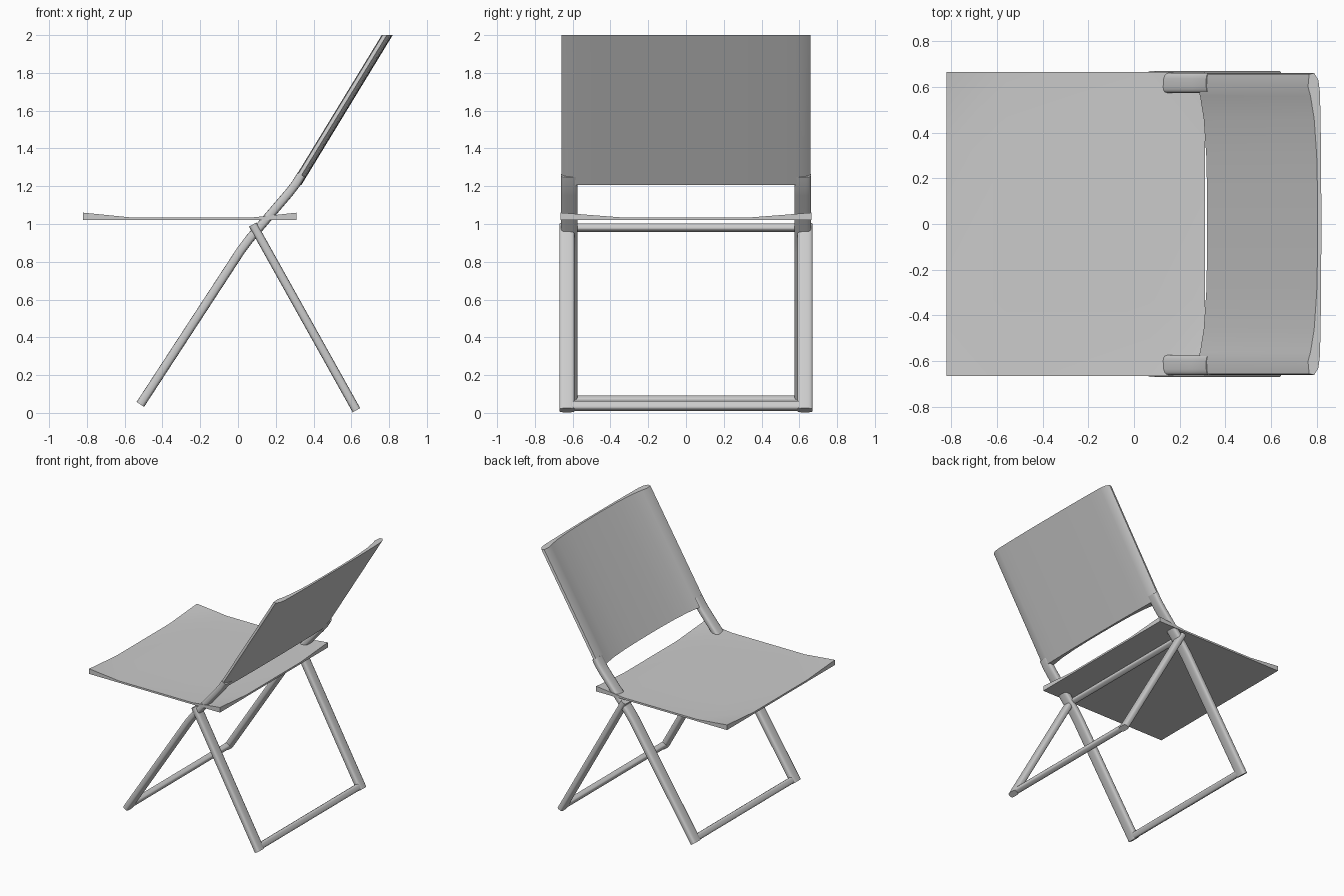
import bpy, bmesh, math
from mathutils import Vector

if "Cube" in bpy.data.objects:
    bpy.data.objects.remove(bpy.data.objects["Cube"])


def finish(name, bm, angle=40):
    bmesh.ops.recalc_face_normals(bm, faces=bm.faces)
    me = bpy.data.meshes.new(name)
    bm.to_mesh(me)
    bm.free()
    ob = bpy.data.objects.new(name, me)
    bpy.context.collection.objects.link(ob)
    bpy.ops.object.select_all(action='DESELECT')
    ob.select_set(True)
    bpy.context.view_layer.objects.active = ob
    bpy.ops.object.shade_smooth_by_angle(angle=math.radians(angle))
    return ob


def loft(name, rings, angle=40):
    """Skin a list of closed point rings and cap both ends."""
    bm = bmesh.new()
    vs = [[bm.verts.new(p) for p in r] for r in rings]
    n = len(vs[0])
    for a, b in zip(vs, vs[1:]):
        for i in range(n):
            j = (i + 1) % n
            bm.faces.new((a[i], a[j], b[j], b[i]))
    bm.faces.new(vs[0])
    bm.faces.new(vs[-1])
    return finish(name, bm, angle)


def oval(hw, ht, n=16, power=0.55):
    """Rounded-rectangle section."""
    pts = []
    for i in range(n):
        t = 2 * math.pi * (i + 0.5) / n
        c, s = math.cos(t), math.sin(t)
        pts.append((math.copysign(abs(c) ** power, c) * hw,
                    math.copysign(abs(s) ** power, s) * ht))
    return pts


def rail(name, path, y, hw, ht):
    """Sweep an oval bar along an x-z path at a fixed y."""
    p = [Vector((x, 0, z)) for x, z in path]
    rings = []
    for i, c in enumerate(p):
        t = (p[min(i + 1, len(p) - 1)] - p[max(i - 1, 0)]).normalized()
        nrm = Vector((-t.z, 0, t.x))
        rings.append([c + nrm * b + Vector((0, y + a, 0)) for a, b in oval(hw, ht)])
    loft(name, rings)


def crossbar(name, x, z, hx, hz, tilt, half):
    """Bar running across the chair between two side rails."""
    ct, st = math.cos(tilt), math.sin(tilt)
    rings = [[(x + a * ct - b * st, y, z + a * st + b * ct)
              for a, b in oval(hx, hz)] for y in (-half, half)]
    loft(name, rings)


# side rails: front legs running up into the backrest; rear legs
main_path = [(-0.517, 0.045), (0.015, 0.86), (0.06, 0.92), (0.27, 1.165),
             (0.305, 1.21), (0.336, 1.26)]
rear_path = [(0.078, 0.997), (0.627, 0.014)]
for side, s in (("left", -1), ("right", 1)):
    rail("front_leg_" + side, main_path, s * 0.617, 0.044, 0.024)
    rail("rear_leg_" + side, rear_path, s * 0.63, 0.04, 0.023)

# crossbars
crossbar("front_bottom_bar", -0.502, 0.066, 0.024, 0.022, math.radians(57), 0.6)
crossbar("rear_bottom_bar", 0.614, 0.036, 0.024, 0.022, math.radians(-61), 0.61)
crossbar("rear_top_bar", 0.088, 0.98, 0.02, 0.022, math.radians(-61), 0.61)

# backrest: concave shell with thick edges
front = [(0.655, -0.022), (0.60, -0.027), (0.56, -0.016), (0.46, 0.0),
         (0.3, 0.011), (0.12, 0.015)]
back = [(0.12, 0.031), (0.3, 0.030), (0.46, 0.028), (0.58, 0.025),
        (0.63, 0.018), (0.66, 0.0)]
half = front + [(-y, d) for y, d in reversed(front)]
section = half + [(-y, d) for y, d in reversed(back)] + back
loft("backrest", [[(x + d, y, z) for y, d in section]
                  for x, z in ((0.305, 1.207), (0.788, 2.0))])

# seat: flat panel with raised corners
xs, ys = (-0.82, -0.56, 0.07, 0.31), (-0.665, -0.33, 0.33, 0.665)
bm = bmesh.new()
top = [[bm.verts.new((x, y, 1.06 if i in (0, 3) and j in (0, 3) else 1.034))
        for j, y in enumerate(ys)] for i, x in enumerate(xs)]
bot = [[bm.verts.new((x, y, 1.02)) for y in ys] for x in xs]
for i in range(3):
    for j in range(3):
        for g in (top, bot):
            q = [g[i][j], g[i + 1][j], g[i + 1][j + 1], g[i][j + 1]]
            if i != 1 and j != 1:
                # fold each corner square so only its tip lifts
                k = 1 if i == j else 0
                bm.faces.new((q[k], q[k + 1], q[(k + 2)]))
                bm.faces.new((q[k], q[k + 2], q[(k + 3) % 4]))
            else:
                bm.faces.new(q)
rim = ([(i, 0) for i in range(3)] + [(3, j) for j in range(3)]
       + [(i, 3) for i in range(3, 0, -1)] + [(0, j) for j in range(3, 0, -1)])
for a, b in zip(rim, rim[1:] + rim[:1]):
    bm.faces.new([top[a[0]][a[1]], top[b[0]][b[1]], bot[b[0]][b[1]], bot[a[0]][a[1]]])
finish("seat", bm)
